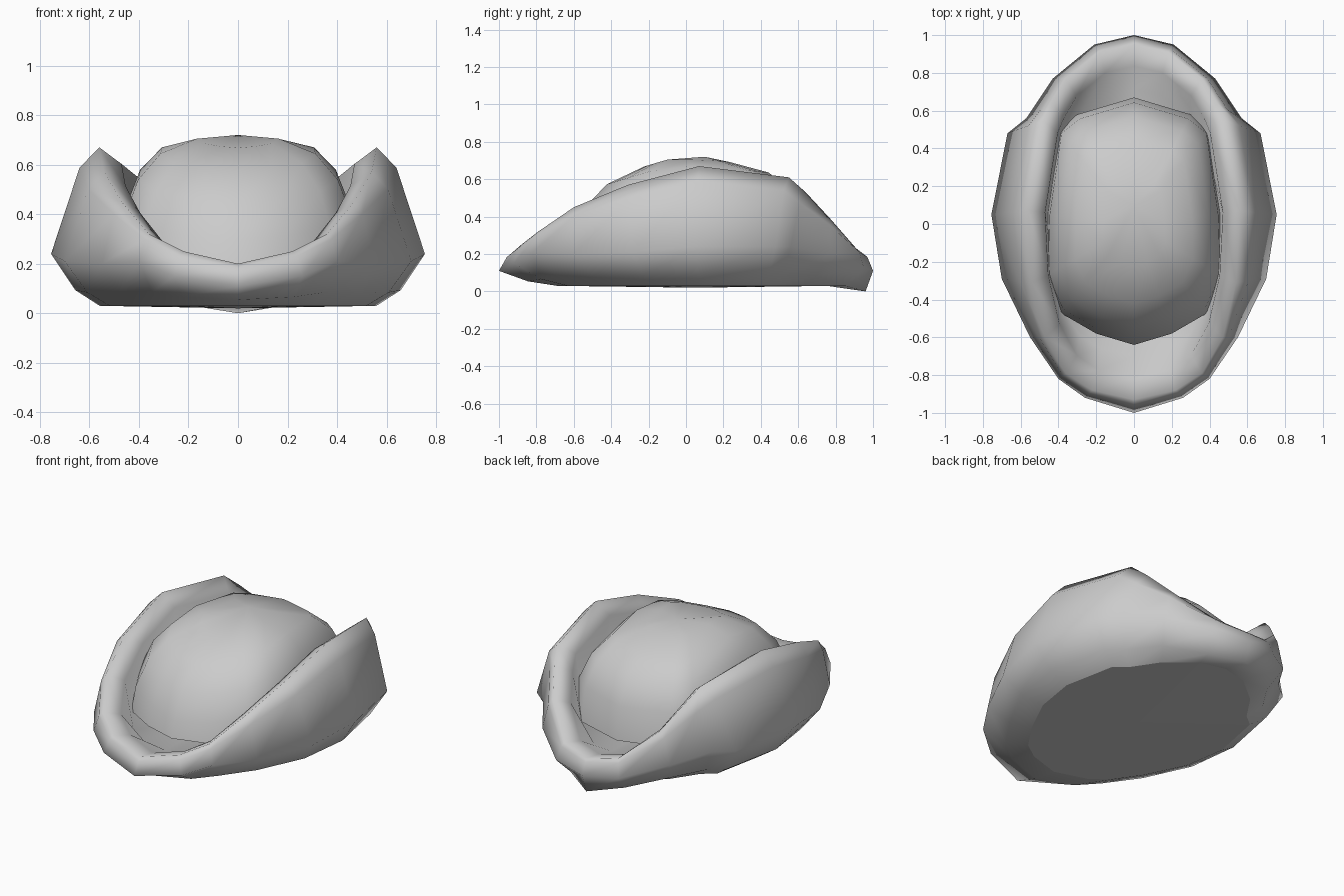
import bpy
import bmesh
from mathutils import Vector

if "Cube" in bpy.data.objects:
    bpy.data.objects.remove(bpy.data.objects["Cube"], do_unlink=True)


def make_material(name, color):
    mat = bpy.data.materials.new(name)
    mat.use_nodes = True
    mat.diffuse_color = color
    mat.node_tree.nodes["Principled BSDF"].inputs["Base Color"].default_value = color
    return mat


def mirrored(half):
    """Close a front-to-back half outline (+x side) into a full loop."""
    points = [Vector(p) for p in half]
    other_side = [Vector((-p.x, p.y, p.z)) for p in reversed(points[1:-1])]
    return points + other_side


def blend_rings(ring_a, ring_b, flat, height):
    """Blend two rings with separate horizontal and vertical factors."""
    result = []
    for a, b in zip(ring_a, ring_b):
        p = a.lerp(b, flat)
        p.z = a.z + (b.z - a.z) * height
        result.append(p)
    return result


def loft(name, rings, first_center, last_center, material):
    """Skin a stack of equal rings; flat bottom fan, the rest smooth."""
    bm = bmesh.new()
    loops = [[bm.verts.new(p) for p in ring] for ring in rings]
    count = len(loops[0])
    for lower, upper in zip(loops, loops[1:]):
        for i in range(count):
            j = (i + 1) % count
            face = bm.faces.new((lower[i], lower[j], upper[j], upper[i]))
            face.smooth = True
    for loop, center, smooth in ((loops[0], first_center, False),
                                 (loops[-1], last_center, True)):
        tip = bm.verts.new(center)
        for i in range(count):
            face = bm.faces.new((loop[i], loop[(i + 1) % count], tip))
            face.smooth = smooth
    bmesh.ops.recalc_face_normals(bm, faces=bm.faces)
    mesh = bpy.data.meshes.new(name)
    bm.to_mesh(mesh)
    bm.free()
    mesh.materials.append(material)
    bpy.context.collection.objects.link(bpy.data.objects.new(name, mesh))


grey = make_material("plain grey", (0.6, 0.6, 0.6, 1.0))

# Shell: widest line and rim crest, front to back
widest = mirrored([
    (0, -1, .11), (.26, -.92, .15), (.4, -.82, .21), (.55, -.6, .2),
    (.7, -.29, .21), (.755, .05, .24), (.67, .48, .24), (.57, .56, .24),
    (.43, .77, .2), (.21, .95, .13), (0, 1, .11)])
crest = mirrored([
    (0, -.93, .2), (.22, -.88, .25), (.36, -.79, .32), (.47, -.6, .45),
    (.54, -.31, .57), (.56, .07, .67), (.48, .55, .61), (.44, .64, .53),
    (.36, .77, .39), (.18, .91, .23), (0, .95, .2)])

# Remaining shell rings follow from those two lines
sole = [Vector((p.x * .74, p.y * .74 + .05, .03)) for p in widest]
underside = blend_rings(sole, widest, .5, .3)
back = len(widest) // 2
underside[back] = Vector((0, .96, 0))
for beside in (back - 1, back + 1):
    underside[beside].z = .03
shoulder = blend_rings(crest, widest, .41, .19)
lip = [Vector((p.x * .84, p.y * .88, p.z * .9)) for p in crest]
lining = [Vector((p.x * .8, p.y * .75, .15)) for p in crest]
loft("shell", [sole, underside, widest, shoulder, crest, lip, lining],
     (0, .05, .02), (0, 0, .15), grey)

# Domed cushion, sloping down towards the front and a little to the back
outline = mirrored([
    (0, -.64, 0), (.2, -.58, 0), (.39, -.47, 0), (.475, -.28, 0),
    (.465, .05, 0), (.4, .5, 0), (.3, .58, 0), (0, .67, 0)])
cushion_rings = []
for scale, height in ((1, .2), (.96, .45), (.85, .58), (.66, .67), (.35, .705)):
    ring = []
    for p in outline:
        y = p.y * scale
        drop = max(0, .3 * (-y - .1), .1 * (y - .1)) if height > .2 else 0
        ring.append(Vector((p.x * scale, y, height - drop)))
    cushion_rings.append(ring)
loft("cushion", cushion_rings, (0, 0, .18), (0, .1, .72), grey)
